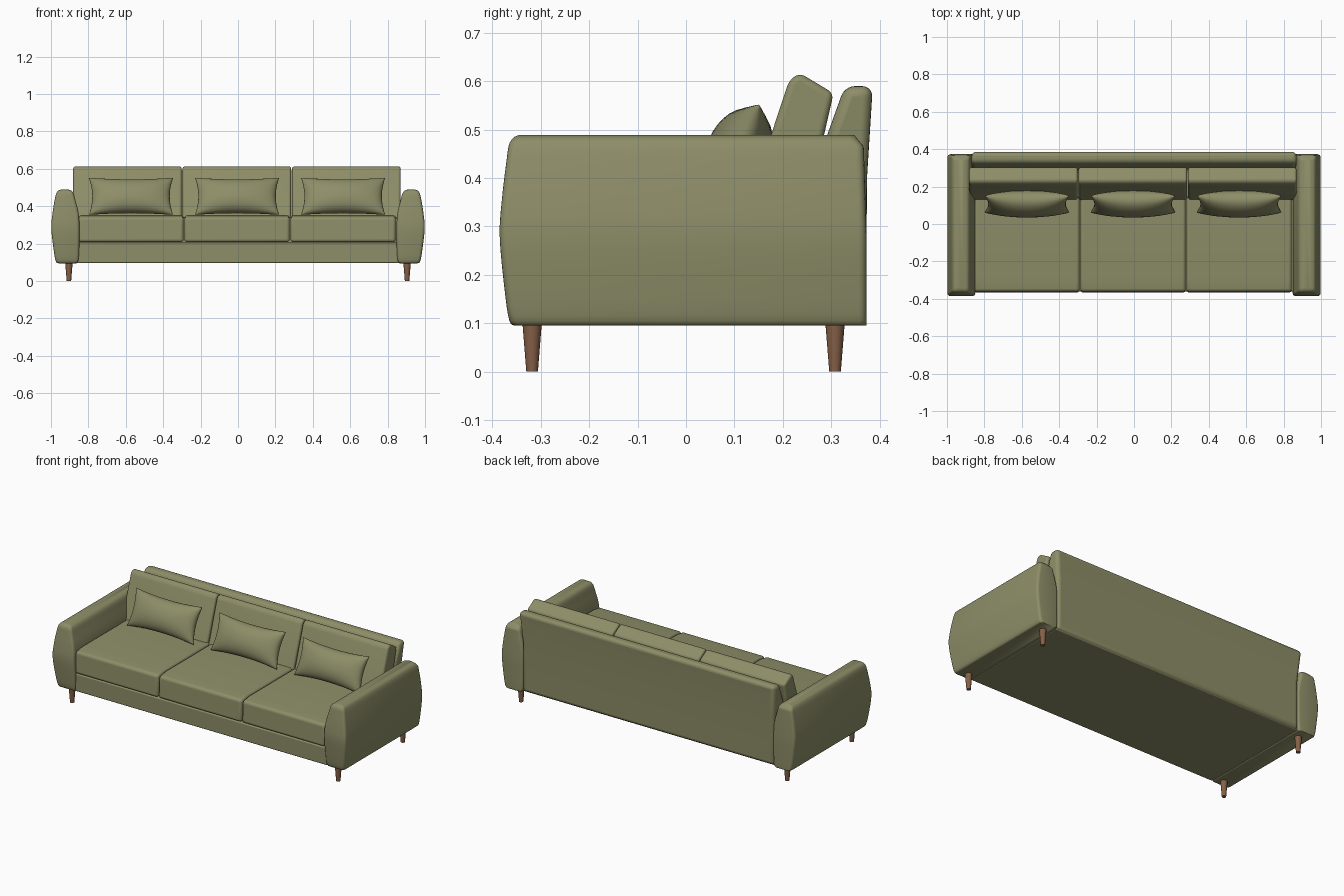
import bpy, bmesh, math
from mathutils import Matrix, Vector

cube = bpy.data.objects.get("Cube")
if cube:
    bpy.data.objects.remove(cube, do_unlink=True)


def material(name, rgb):
    m = bpy.data.materials.new(name)
    m.use_nodes = True
    m.diffuse_color = (*rgb, 1)
    m.node_tree.nodes["Principled BSDF"].inputs["Base Color"].default_value = (*rgb, 1)
    return m


FABRIC = material("olive fabric", (0.27, 0.27, 0.14))
WOOD = material("brown wood", (0.24, 0.12, 0.065))


def finish(name, bm, mat, bevel=0, segments=4, angle=40):
    """Turn a bmesh into a smooth shaded object with optional rounded edges."""
    bmesh.ops.recalc_face_normals(bm, faces=bm.faces)
    mesh = bpy.data.meshes.new(name)
    bm.to_mesh(mesh)
    bm.free()
    mesh.materials.append(mat)
    ob = bpy.data.objects.new(name, mesh)
    bpy.context.collection.objects.link(ob)
    bpy.ops.object.select_all(action="DESELECT")
    ob.select_set(True)
    bpy.context.view_layer.objects.active = ob
    if bevel:
        mod = ob.modifiers.new("rounding", "BEVEL")
        mod.width, mod.segments = bevel, segments
        mod.limit_method, mod.angle_limit = "ANGLE", math.radians(25)
    bpy.ops.object.shade_smooth_by_angle(angle=math.radians(angle))
    return ob


def loft(rings):
    bm = bmesh.new()
    rows = [[bm.verts.new(p) for p in ring] for ring in rings]
    n = len(rows[0])
    for a, b in zip(rows, rows[1:]):
        for i in range(n):
            j = (i + 1) % n
            bm.faces.new((a[i], a[j], b[j], b[i]))
    bm.faces.new(rows[0])
    bm.faces.new(rows[-1])
    return bm


def extrude_x(profile, x0, x1):
    return loft([[(x, y, z) for y, z in profile] for x in (x0, x1)])


def rounded_rect(x0, x1, y0, y1, z, r):
    pts = []
    for k, (cx, cy) in enumerate([(x1 - r, y1 - r), (x0 + r, y1 - r),
                                  (x0 + r, y0 + r), (x1 - r, y0 + r)]):
        for s in range(5):
            a = math.pi / 2 * (k + s / 4)
            pts.append((cx + r * math.cos(a), cy + r * math.sin(a), z))
    return pts


def smooth_curve(points, steps=4):
    """Catmull-Rom through rows of numbers."""
    v = [Vector(p) for p in points]
    out = []
    for i in range(len(v) - 1):
        a, b, c, d = v[max(i - 1, 0)], v[i], v[i + 1], v[min(i + 2, len(v) - 1)]
        for s in range(steps):
            t = s / steps
            out.append(0.5 * (2 * b + (c - a) * t + (2 * a - 5 * b + 4 * c - d) * t * t
                              + (3 * b - a - 3 * c + d) * t ** 3))
    return out + [v[-1]]


# Arms: bulging outer side and front; columns are inner x, outer x, front y, z
arm_rows = [(0.865, 0.960, -0.352, 0.095), (0.853, 0.974, -0.365, 0.105),
            (0.849, 0.986, -0.375, 0.17), (0.848, 0.998, -0.385, 0.28),
            (0.852, 0.992, -0.380, 0.36), (0.870, 0.980, -0.371, 0.435),
            (0.879, 0.972, -0.366, 0.468), (0.890, 0.962, -0.357, 0.483),
            (0.908, 0.945, -0.345, 0.489)]
# smooth_curve works on three columns, so z is paired in a second pass
widths = smooth_curve([(i, o, z) for i, o, f, z in arm_rows])
fronts = smooth_curve([(0, f, z) for i, o, f, z in arm_rows])
for side, label in ((1, "left"), (-1, "right")):
    rings = []
    for (xi, xo, z), (_, yf, _) in zip(widths, fronts):
        yb = 0.373 - max(0, z - 0.28) * 0.03 - max(0, z - 0.465) * 0.8
        r = min(0.016, (xo - xi) * 0.4)
        rings.append([(side * x, y, h) for x, y, h in rounded_rect(xi, xo, yf, yb, z, r)])
    finish(label + "_arm", loft(rings), FABRIC, angle=60)

# Base rail under the seat
finish("base", extrude_x([(-0.36, 0.097), (0.36, 0.097), (0.36, 0.205), (-0.36, 0.205)],
                         -0.856, 0.856), FABRIC, 0.006, 3)

# Back panel, narrower between the arms and wider above them
panel = [(0.29, 0.098), (0.372, 0.098), (0.374, 0.40), (0.386, 0.59), (0.328, 0.59), (0.285, 0.47)]
bm = extrude_x(panel, -0.87, 0.87)
for v in bm.verts:
    if v.co.z < 0.45:
        v.co.x *= 0.98
finish("back_panel", bm, FABRIC, 0.022, 5)

# Three seat cushions, back cushions and throw pillows
seat_profile = [(-0.368, 0.208), (0.28, 0.208), (0.28, 0.352), (-0.30, 0.352), (-0.362, 0.342)]
back_profile = [(0.125, 0.335), (0.25, 0.335), (0.305, 0.575), (0.235, 0.617), (0.213, 0.602)]


def seat_cushion(name, x0, x1):
    finish(name, extrude_x(seat_profile, x0, x1), FABRIC, 0.016, 5)


def back_cushion(name, x0, x1):
    finish(name, extrude_x(back_profile, x0, x1), FABRIC, 0.014, 5)


def throw_pillow(name, x):
    """Puffy cushion with pinched corners, leaning backwards."""
    n, m = 24, 16
    bm = bmesh.new()
    lean = Matrix.Translation((x, 0.107, 0.453)) @ Matrix.Rotation(math.radians(-24), 4, "X")
    for face in (-1, 1):
        grid = []
        for i in range(n + 1):
            u = -math.cos(math.pi * i / n)
            row = []
            for j in range(m + 1):
                v = -math.cos(math.pi * j / m)
                px = 0.225 * u * (1 - 0.08 * (1 - v * v))
                pz = 0.108 * v * (1 - 0.13 * (1 - u * u))
                py = face * 0.066 * ((1 - u * u) * (1 - v * v)) ** 0.45
                row.append(bm.verts.new(lean @ Vector((px, py, pz))))
            grid.append(row)
        for i in range(n):
            for j in range(m):
                bm.faces.new((grid[i][j], grid[i + 1][j], grid[i + 1][j + 1], grid[i][j + 1]))
    bmesh.ops.remove_doubles(bm, verts=bm.verts, dist=0.0001)
    finish(name, bm, FABRIC, angle=70)


for i, label in enumerate(("right", "middle", "left")):
    cx = -0.005 + (i - 1) * 0.567
    seat_cushion(label + "_seat_cushion", cx - 0.281, cx + 0.281)
    bx = -0.006 + (i - 1) * 0.585
    back_cushion(label + "_back_cushion", bx - 0.29, bx + 0.29)
    throw_pillow(label + "_throw_pillow", cx)

# Tapered legs
for side, label in ((1, "left"), (-1, "right")):
    for y, end in ((-0.318, "front"), (0.308, "back")):
        bm = bmesh.new()
        bmesh.ops.create_cone(bm, cap_ends=True, segments=24, radius1=0.012, radius2=0.020,
                              depth=0.1, matrix=Matrix.Translation((side * 0.904, y, 0.05)))
        finish(f"{end}_{label}_leg", bm, WOOD)
